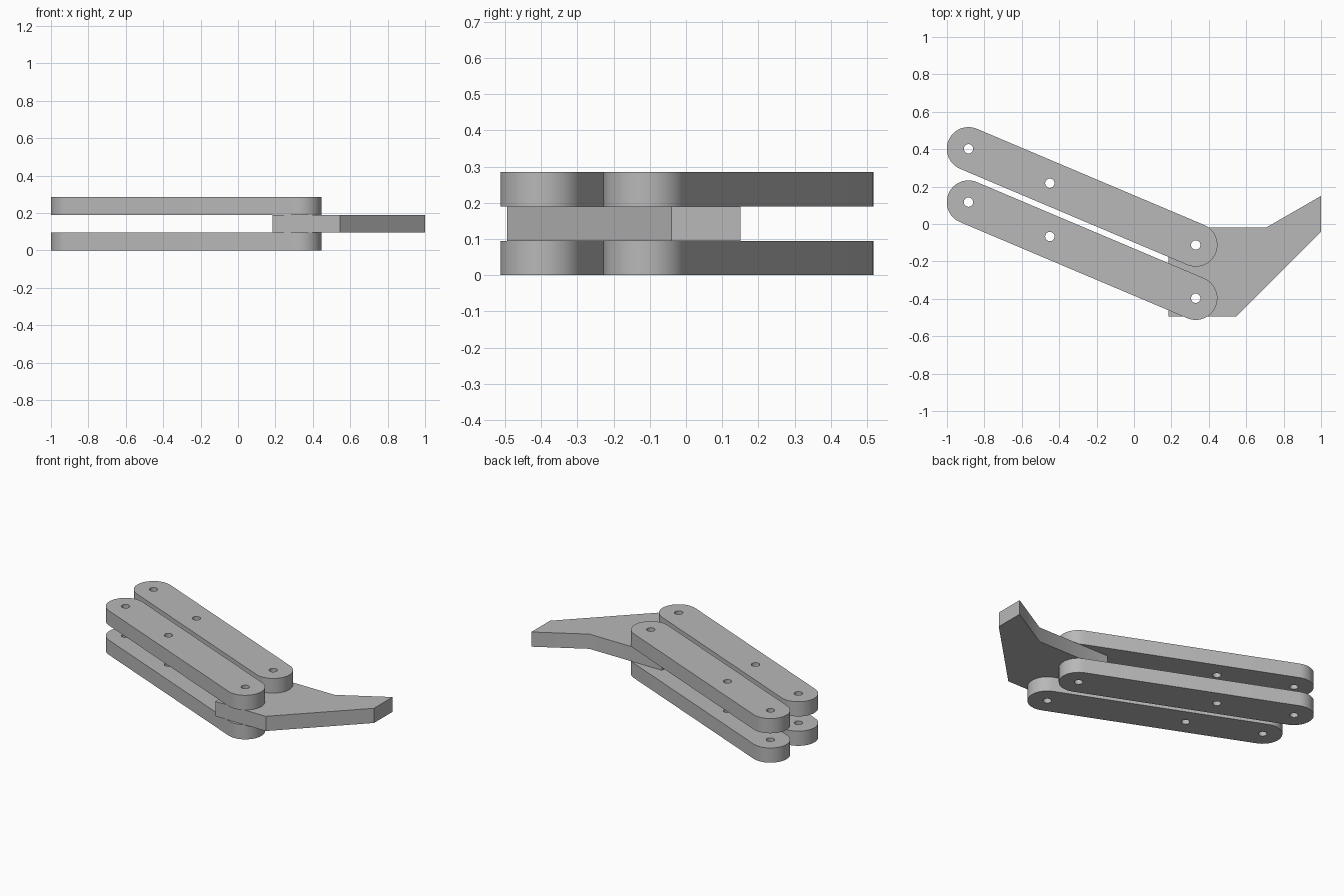
import bpy, bmesh
from math import sin, cos, pi, radians
from mathutils import Vector

cube = bpy.data.objects.get("Cube")
if cube:
    bpy.data.objects.remove(cube, do_unlink=True)

grey = bpy.data.materials.new("plain grey")
grey.use_nodes = True
COLOUR = (0.48, 0.48, 0.48, 1)
grey.diffuse_color = COLOUR
grey.node_tree.nodes["Principled BSDF"].inputs["Base Color"].default_value = COLOUR

BACK_PIVOT = Vector((-0.885, 0.402))
FRONT_PIVOT = Vector((0.33, -0.112))
MID_HOLE = Vector((-0.45, 0.218))
LINK_GAP = Vector((0, -0.285))
LINK_RADIUS, HOLE_RADIUS = 0.116, 0.025
THICKNESS = 0.095


def arc(centre, radius, start, sweep, steps):
    return [centre + radius * Vector((cos(start + sweep * i / steps),
                                      sin(start + sweep * i / steps)))
            for i in range(steps + 1)]


def plate(name, outline, holes, z):
    """Flat plate from an outline, with round holes through it."""
    curve = bpy.data.curves.new(name, 'CURVE')
    curve.dimensions = '2D'
    curve.fill_mode = 'BOTH'
    curve.extrude = THICKNESS / 2
    loops = [outline] + [arc(h, HOLE_RADIUS, 0, 2 * pi, 24)[:-1] for h in holes]
    for loop in loops:
        spline = curve.splines.new('POLY')
        spline.points.add(len(loop) - 1)
        for point, co in zip(spline.points, loop):
            point.co = (co[0], co[1], 0, 1)
        spline.use_cyclic_u = True
    obj = bpy.data.objects.new(name, curve)
    obj.location.z = z + THICKNESS / 2
    bpy.context.collection.objects.link(obj)

    # Turn into a welded mesh with outward normals
    bpy.ops.object.select_all(action='DESELECT')
    obj.select_set(True)
    bpy.context.view_layer.objects.active = obj
    bpy.ops.object.convert(target='MESH')
    obj = bpy.context.object
    bm = bmesh.new()
    bm.from_mesh(obj.data)
    bmesh.ops.remove_doubles(bm, verts=bm.verts, dist=0.0001)
    bmesh.ops.recalc_face_normals(bm, faces=bm.faces)
    bm.to_mesh(obj.data)
    bm.free()
    obj.data.materials.clear()
    obj.data.materials.append(grey)
    bpy.ops.object.shade_smooth_by_angle(angle=radians(30))
    return obj


# Four round-ended link bars: two side by side, in a lower and an upper layer
along = FRONT_PIVOT - BACK_PIVOT
heading = math_angle = Vector((1, 0)).angle_signed(along) * -1
for side, offset in (("rear", Vector((0, 0))), ("front", LINK_GAP)):
    a, b, m = (p + offset for p in (BACK_PIVOT, FRONT_PIVOT, MID_HOLE))
    outline = (arc(b, LINK_RADIUS, heading - pi / 2, pi, 24)
               + arc(a, LINK_RADIUS, heading + pi / 2, pi, 24))
    for layer, z in (("lower", 0), ("upper", 2 * THICKNESS)):
        plate(f"{layer}_{side}_link", outline, (a, m, b), z)

# Angled jaw held between the layers
jaw = [(0.185, -0.495), (0.545, -0.495), (1, -0.04),
       (1, 0.15), (0.705, -0.02), (0.185, -0.02)]
plate("gripper_jaw", jaw, (FRONT_PIVOT, FRONT_PIVOT + LINK_GAP), THICKNESS)
